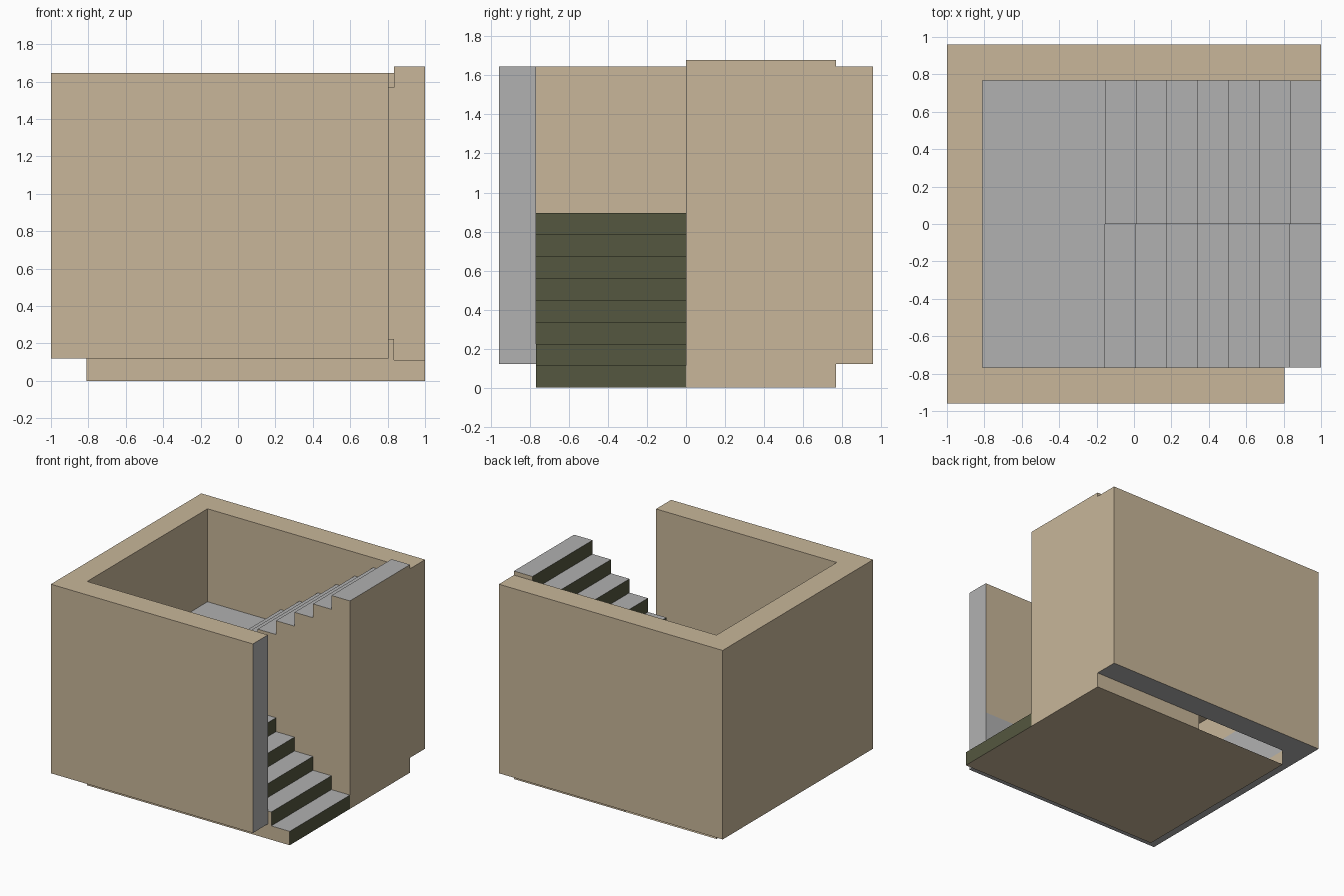
import bpy, bmesh
from mathutils import Vector

if "Cube" in bpy.data.objects:
    bpy.data.objects.remove(bpy.data.objects["Cube"])


def material(name, rgb):
    m = bpy.data.materials.new(name)
    m.diffuse_color = (*rgb, 1)
    m.use_nodes = True
    m.node_tree.nodes["Principled BSDF"].inputs["Base Color"].default_value = m.diffuse_color
    return m


TAN, GREY, OLIVE = 0, 1, 2
MATS = [material("tan_plaster", (0.58, 0.47, 0.32)),
        material("grey_concrete", (0.44, 0.44, 0.44)),
        material("olive_riser", (0.09, 0.095, 0.05))]


def finish(name, bm, paint):
    """Colour each face by its normal and centre, then link the object."""
    bm.normal_update()
    for f in bm.faces:
        f.material_index = paint(f.normal, f.calc_center_median())
    me = bpy.data.meshes.new(name)
    bm.to_mesh(me)
    bm.free()
    for m in MATS:
        me.materials.append(m)
    bpy.context.collection.objects.link(bpy.data.objects.new(name, me))


def prism(points, sweep):
    """Extrude a closed outline of 3D points along a vector."""
    bm = bmesh.new()
    face = bm.faces.new([bm.verts.new(p) for p in points])
    ext = bmesh.ops.extrude_face_region(bm, geom=[face], use_keep_orig=True)
    moved = [v for v in ext["geom"] if isinstance(v, bmesh.types.BMVert)]
    bmesh.ops.translate(bm, verts=moved, vec=sweep)
    bmesh.ops.recalc_face_normals(bm, faces=bm.faces)
    return bm


H, RUN = 1.68 / 15, 0.165          # riser height, tread depth
IN_X, IN_Y = -0.81, 0.768          # inner faces of the walls
OUT_Y, WALL_Z, WALL_TOP = 0.96, 0.12, 1.647
EDGE = 1 - 7 * RUN                 # front edge of the landing

# U-shaped wall, inner faces grey in the lower part
outline = [(-1, -OUT_Y), (0.805, -OUT_Y), (0.805, -IN_Y), (IN_X, -IN_Y),
           (IN_X, IN_Y), (1, IN_Y), (1, OUT_Y), (-1, OUT_Y)]
bm = prism([(x, y, WALL_Z) for x, y in outline], Vector((0, 0, WALL_TOP - WALL_Z)))


def is_inner(n, c):
    return abs(n.z) < 0.1 and (n.x > 0.9 and c.x < 0 or n.y * c.y < -0.1)


inner = [f for f in bm.faces if is_inner(f.normal, f.calc_center_median())]
edges = {e for f in inner for e in f.edges}
verts = {v for f in inner for v in f.verts}
bmesh.ops.bisect_plane(bm, geom=inner + list(edges) + list(verts),
                       plane_co=(0, 0, 0.53), plane_no=(0, 0, 1))


def paint_wall(n, c):
    end = n.x > 0.9 and 0.7 < c.x < 0.9
    return GREY if end or n.z < -0.9 or (is_inner(n, c) and c.z < 0.53) else TAN


finish("enclosing_wall", bm, paint_wall)

# Lower flight, climbing towards -x
pts = [(1, 0)]
for i in range(7):
    pts += [(1 - i * RUN, (i + 1) * H), (1 - (i + 1) * RUN, (i + 1) * H)]
pts.append((EDGE, 0))
finish("lower_flight", prism([(x, -IN_Y, z) for x, z in pts], Vector((0, IN_Y, 0))),
       lambda n, c: GREY if n.z > 0.9 else OLIVE if n.x > 0.9 else TAN)

# Upper flight, climbing back towards +x, first step overhanging
pts = [(EDGE + RUN, 0), (EDGE + RUN, 8 * H), (EDGE, 8 * H)]
for i in range(7):
    pts += [(EDGE + i * RUN, (9 + i) * H), (EDGE + (i + 1) * RUN, (9 + i) * H)]
pts.append((1, 0))
finish("upper_flight", prism([(x, 0, z) for x, z in pts], Vector((0, IN_Y, 0))),
       lambda n, c: GREY if n.z > 0.9 else OLIVE if n.x < -0.9 and c.z > 8 * H else TAN)

# Landing slab
corners = [(IN_X, -IN_Y), (EDGE, -IN_Y), (EDGE, IN_Y), (IN_X, IN_Y)]
finish("landing", prism([(x, y, 7 * H) for x, y in corners], Vector((0, 0, H))),
       lambda n, c: GREY if n.z > 0.9 else OLIVE if n.x > 0.9 else TAN)

# Base under the landing, with skirts at the front and left and an open back
bm = bmesh.new()
bm.faces.new([bm.verts.new((x, y, 0)) for x, y in
              [(IN_X, -IN_Y), (IN_X, IN_Y), (EDGE + RUN, IN_Y), (EDGE + RUN, 0),
               (EDGE, 0), (EDGE, -IN_Y)]])
for a, b in [((IN_X, -IN_Y), (EDGE, -IN_Y)), ((IN_X, IN_Y), (IN_X, -IN_Y))]:
    bm.faces.new([bm.verts.new(p) for p in
                  [(*a, 0), (*b, 0), (*b, WALL_Z), (*a, WALL_Z)]])
finish("base", bm, lambda n, c: TAN)
